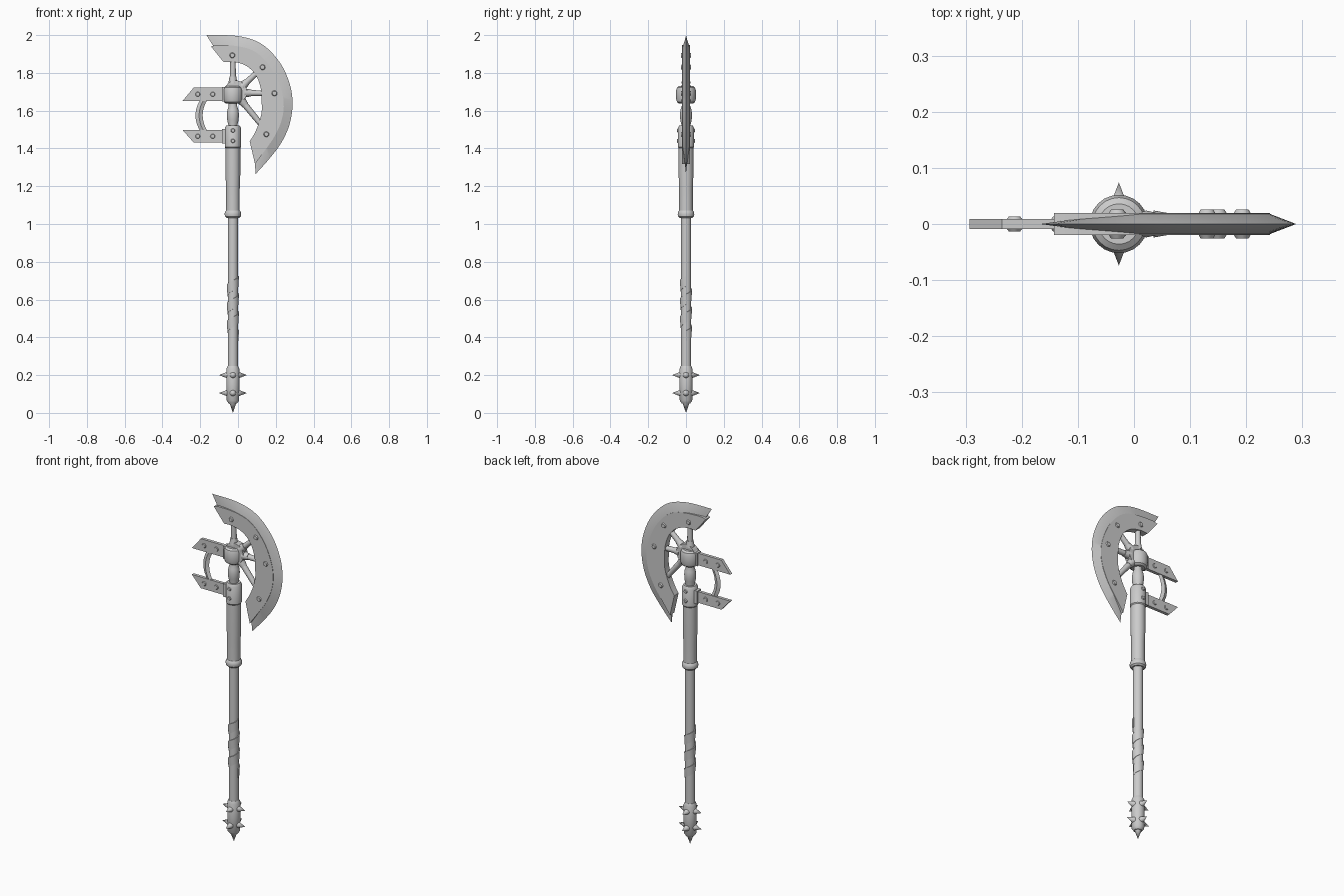
import bpy, bmesh
from math import pi, sin, cos
from mathutils import Vector

if "Cube" in bpy.data.objects:
    bpy.data.objects.remove(bpy.data.objects["Cube"])

AX = -0.027  # x of the shaft axis


def finish(name, bm, angle=35):
    bmesh.ops.recalc_face_normals(bm, faces=bm.faces)
    me = bpy.data.meshes.new(name)
    bm.to_mesh(me)
    bm.free()
    ob = bpy.data.objects.new(name, me)
    bpy.context.collection.objects.link(ob)
    bpy.ops.object.select_all(action='DESELECT')
    ob.select_set(True)
    bpy.context.view_layer.objects.active = ob
    bpy.ops.object.shade_smooth_by_angle(angle=angle * pi / 180)
    return ob


def loft(name, sections, closed=True, angle=35):
    """Skin a list of equally sized point rings and cap both ends."""
    bm = bmesh.new()
    rows = [[bm.verts.new(p) for p in s] for s in sections]
    n = len(rows[0])
    for a, b in zip(rows, rows[1:]):
        for i in range(n):
            j = (i + 1) % n
            bm.faces.new((a[i], a[j], b[j], b[i]))
    bm.faces.new(rows[0])
    bm.faces.new(rows[-1])
    return finish(name, bm, angle)


def lathe(name, profile, seg=24):
    return loft(name, [[(AX + r * cos(2 * pi * i / seg), r * sin(2 * pi * i / seg), z)
                        for i in range(seg)] for r, z in profile])


def rod(name, a, b, r1, r2, seg=12):
    a, b = Vector(a), Vector(b)
    bm = bmesh.new()
    bmesh.ops.create_cone(bm, cap_ends=True, segments=seg, radius1=r1, radius2=r2,
                          depth=(b - a).length)
    m = (b - a).to_track_quat('Z', 'Y').to_matrix().to_4x4()
    m.translation = (a + b) / 2
    bm.transform(m)
    return finish(name, bm)


def smooth(pts, k=5):
    """Catmull-Rom curve through 2D points."""
    p = [Vector(q) for q in pts]
    p = [p[0]] + p + [p[-1]]
    out = []
    for i in range(1, len(p) - 2):
        for s in range(k):
            t = s / k
            out.append(0.5 * (2 * p[i] + (p[i + 1] - p[i - 1]) * t
                       + (2 * p[i - 1] - 5 * p[i] + 4 * p[i + 1] - p[i + 2]) * t * t
                       + (3 * p[i] - p[i - 1] - 3 * p[i + 1] + p[i + 2]) * t ** 3))
    return out + [p[-1]]


def plate(name, outline, h):
    return loft(name, [[(x, y, z) for x, z in outline] for y in (-h, h)])


def studs(name, places, y, r=0.017, h=0.006):
    for x, z in places:
        for s in (-1, 1):
            rod(name, (x, s * (y - 0.004), z), (x, s * (y + h), z), r, r * 0.65)


# Blade: sharp outer crescent and riveted inner plate
outer = smooth([(-.167, 2.0), (0, 1.995), (.125, 1.953), (.22, 1.857), (.273, 1.745),
                (.289, 1.635), (.273, 1.528), (.231, 1.433), (.168, 1.348), (.093, 1.264)])
mid = smooth([(-.134, 1.947), (-.007, 1.942), (.094, 1.91), (.173, 1.83), (.221, 1.735),
              (.242, 1.64), (.231, 1.55), (.194, 1.465), (.147, 1.396), (.09, 1.317)])
inner = smooth([(-.076, 1.857), (-.017, 1.857), (.046, 1.836), (.094, 1.788), (.12, 1.719),
                (.125, 1.65), (.125, 1.592), (.11, 1.534), (.088, 1.481), (.062, 1.438)])
edge = []
for i, (o, m, n) in enumerate(zip(outer, mid, inner)):
    y = 0.018 * min(1, 0.25 + i / 8, 0.25 + (len(outer) - 1 - i) / 8)
    q = m.lerp(n, 0.3)
    edge.append([(o.x, 0, o.y), (m.x, y, m.y), (q.x, y, q.y), (q.x, -y, q.y), (m.x, -y, m.y)])
loft("blade_edge", edge, angle=20)
mid[0] = Vector((-.143, 1.94))
loft("blade_plate", [[(m.x, .02, m.y), (n.x, .02, n.y), (n.x, -.02, n.y), (m.x, -.02, m.y)]
                     for m, n in zip(mid, inner)])
studs("blade_rivet", [(-.03, 1.893), (.13, 1.83), (.193, 1.692), (.15, 1.475)], .02)

# Hub with radiating spokes
lathe("hub", [(.036, 1.637), (.047, 1.645), (.052, 1.66), (.052, 1.708), (.047, 1.723), (.036, 1.731)])
rod("hub_disc", (-.012, -.02, 1.7), (-.012, .02, 1.7), .06, .06, 24)
for x, z in [(-.027, 1.87), (.115, 1.815), (.14, 1.692), (.14, 1.505)]:
    a, b = Vector((-.015, 0, 1.695)), Vector((x, 0, z))
    if x < 0:
        a.x = x
    rod("spoke", a, b, .018, .014)
    d = (b - a).normalized()
    rod("spoke_collar", a + d * .05, a + d * .085, .024, .018)

# Rear prongs joined by a curved bar
up = [(-.293, 1.652), (-.235, 1.722), (-.04, 1.722), (-.04, 1.652)]
low = [(-.293, 1.497), (-.04, 1.497), (-.04, 1.432), (-.235, 1.432)]
for prong in (up, low):
    plate("rear_prong", prong, .009)
zc = sum(z for _, z in up) / 4, sum(z for _, z in low) / 4
studs("prong_rivet", [(x, z) for x in (-.213, -.134) for z in zc], .009, .016, .004)
for z in zc:
    plate("prong_bracket", [(-.085, z - .038), (-.085, z + .038), (-.03, z + .038), (-.03, z - .038)], .018)
bar = []
for i in range(11):
    t = i / 5 - 1
    x, z = -.18 - .026 * (1 - t * t), 1.575 + .085 * t
    bar.append([(x - .019, 0, z), (x, .008, z), (x + .019, 0, z), (x, -.008, z)])
loft("rear_bar", bar)

# Neck, collar, sleeve and shaft
lathe("neck", [(.024, 1.5), (.024, 1.525), (.03, 1.55), (.032, 1.58), (.029, 1.605), (.022, 1.625), (.022, 1.65)])
lathe("collar", [(.038, 1.4), (.043, 1.407), (.043, 1.508), (.035, 1.522)])
studs("collar_rivet", [(AX, 1.495), (AX, 1.44)], .042, .013)
lathe("sleeve", [(.036, 1.05), (.036, 1.18), (.039, 1.26), (.039, 1.41)])
lathe("sleeve_ring", [(.034, 1.032), (.042, 1.04), (.044, 1.052), (.042, 1.064), (.036, 1.072)])
lathe("shaft", [(.027, .2), (.027, 1.06)])

# Spiral grip wrap
wrap = []
for i in range(73):
    a, z = 2 * pi * i / 24, .38 + .29 * i / 72
    c, s = cos(a), sin(a)
    wrap.append([(AX + r * c, r * s, z + dz) for r, dz in
                 ((.024, 0), (.029, 0), (.032, .055), (.024, .055))])
loft("grip_wrap", wrap)

# Spiked pommel
lathe("pommel", [(.022, .05), (.033, .065), (.035, .15), (.035, .232), (.028, .247)])
rod("pommel_tip", (AX, 0, .055), (AX, 0, 0), .019, 0)
for z in (.105, .2):
    for k in range(4):
        d = Vector((cos(k * pi / 2), sin(k * pi / 2), 0))
        c = Vector((AX, 0, z))
        rod("pommel_spike", c + d * .03, c + d * .074, .017, 0)
